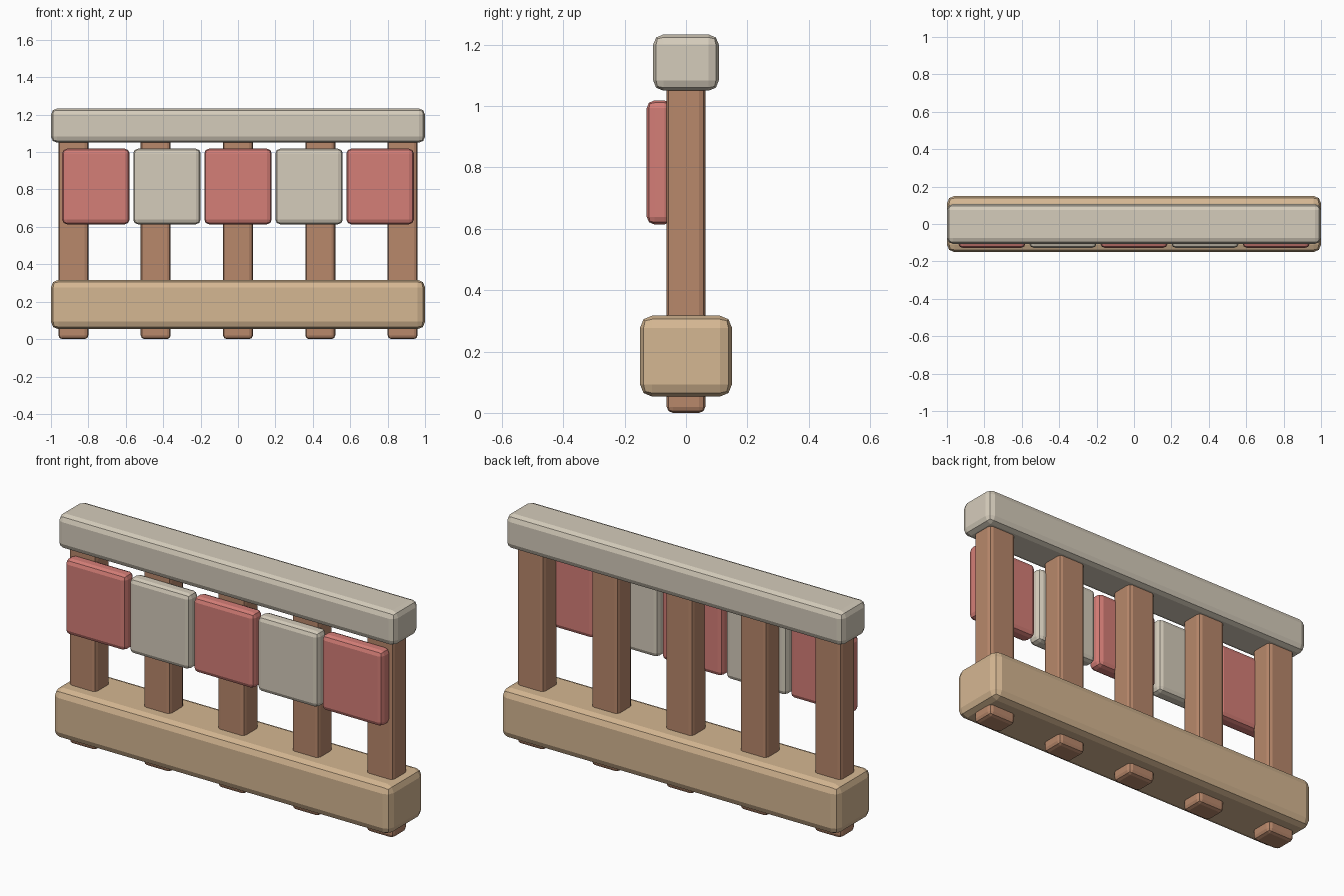
import bpy, bmesh
from mathutils import Vector

if "Cube" in bpy.data.objects:
    bpy.data.objects.remove(bpy.data.objects["Cube"])


def srgb(r, g, b):
    lin = lambda c: c / 12.92 if c <= 0.04045 else ((c + 0.055) / 1.055) ** 2.4
    return (lin(r / 255), lin(g / 255), lin(b / 255), 1.0)


def material(name, rgb):
    m = bpy.data.materials.new(name)
    m.diffuse_color = srgb(*rgb)
    m.use_nodes = True
    m.node_tree.nodes["Principled BSDF"].inputs["Base Color"].default_value = m.diffuse_color
    return m


tan = material("tan wood", (213, 183, 146))
brown = material("brown wood", (184, 136, 107))
red = material("faded red", (213, 126, 119))
cream = material("cream", (213, 204, 187))


def block(name, lo, hi, bevel, mat):
    """Box between two corners with two-step rounded edges, flat shaded."""
    lo, hi = Vector(lo), Vector(hi)
    size, mid = hi - lo, (hi + lo) / 2
    bm = bmesh.new()
    bmesh.ops.create_cube(bm, size=1.0)
    for v in bm.verts:
        v.co = Vector(a * b for a, b in zip(v.co, size))
    bmesh.ops.bevel(bm, geom=bm.edges[:], offset=bevel, segments=2,
                    profile=0.5, affect='EDGES')
    mesh = bpy.data.meshes.new(name)
    bm.to_mesh(mesh)
    bm.free()
    mesh.materials.append(mat)
    ob = bpy.data.objects.new(name, mesh)
    ob.location = mid
    bpy.context.collection.objects.link(ob)
    return ob


# long horizontal beams
block("base_beam", (-1, -0.15, 0.053), (1, 0.15, 0.317), 0.04, tan)
block("top_rail", (-1, -0.107, 1.05), (1, 0.107, 1.233), 0.033, cream)

# posts running through the base up into the rail
for i in range(5):
    x = (i - 2) * 0.44
    block(f"post_{i + 1}", (x - 0.08, -0.063, 0), (x + 0.08, 0.063, 1.1), 0.02, brown)

# alternating panels hung on the front of the posts
for i in range(5):
    x = (i - 2) * 0.38
    block(f"panel_{i + 1}", (x - 0.18, -0.128, 0.614), (x + 0.18, -0.045, 1.018),
          0.025, cream if i % 2 else red)
